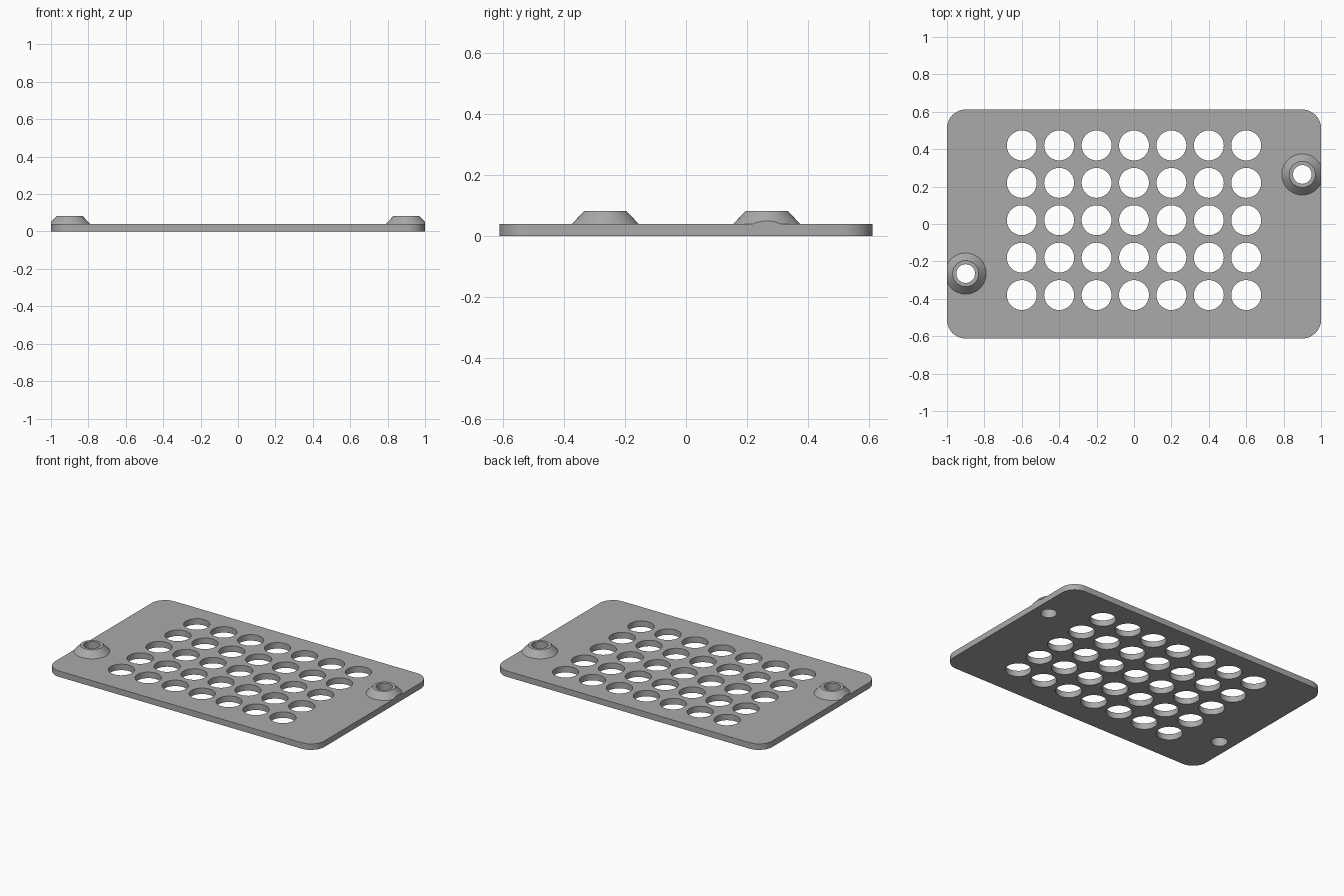
import bpy, bmesh
from math import cos, sin, pi, radians
from mathutils import Matrix, Vector

cube = bpy.data.objects.get("Cube")
if cube:
    bpy.data.objects.remove(cube, do_unlink=True)

HALF_X, HALF_Y, CORNER = 1.0, 0.612, 0.1
THICK, BOSS_TOP = 0.04, 0.082
HOLE_R, SCREW_R = 0.08, 0.05
BOSS_BASE_R, BOSS_TOP_R = 0.11, 0.07
SCREWS = [(0.9, 0.265), (-0.9, -0.265)]

grey = bpy.data.materials.new("plain grey")
grey.use_nodes = True
colour = (0.4, 0.4, 0.4, 1)
grey.diffuse_color = colour
grey.node_tree.nodes["Principled BSDF"].inputs["Base Color"].default_value = colour


def arc(cx, cy, r, start, sweep, steps):
    return [(cx + r * cos(start + sweep * i / steps),
             cy + r * sin(start + sweep * i / steps)) for i in range(steps + 1)]


def finish(obj):
    obj.data.materials.clear()
    obj.data.materials.append(grey)
    bpy.ops.object.select_all(action="DESELECT")
    obj.select_set(True)
    bpy.context.view_layer.objects.active = obj
    bpy.ops.object.shade_smooth_by_angle(angle=radians(30))


# Perforated plate: a rounded outline and its holes, filled and extruded
outline = []
for i, (sx, sy) in enumerate([(1, 1), (-1, 1), (-1, -1), (1, -1)]):
    outline += arc(sx * (HALF_X - CORNER), sy * (HALF_Y - CORNER),
                   CORNER, i * pi / 2, pi / 2, 12)
loops = [outline]
for col in range(-3, 4):
    for row in range(-2, 3):
        loops.append(arc(col * 0.2, row * 0.2 + 0.02, HOLE_R, 0, 2 * pi, 48)[:-1])
for x, y in SCREWS:
    loops.append(arc(x, y, SCREW_R, 0, 2 * pi, 48)[:-1])

curve = bpy.data.curves.new("plate_outline", "CURVE")
curve.dimensions = "2D"
curve.fill_mode = "BOTH"
curve.extrude = THICK / 2
for loop in loops:
    spline = curve.splines.new("POLY")
    spline.points.add(len(loop) - 1)
    for point, (x, y) in zip(spline.points, loop):
        point.co = (x, y, 0, 1)
    spline.use_cyclic_u = True
helper = bpy.data.objects.new("plate_outline", curve)
bpy.context.collection.objects.link(helper)
mesh = bpy.data.meshes.new_from_object(
    helper.evaluated_get(bpy.context.evaluated_depsgraph_get()))
bpy.data.objects.remove(helper, do_unlink=True)

bm = bmesh.new()
bm.from_mesh(mesh)
bmesh.ops.remove_doubles(bm, verts=bm.verts, dist=0.0001)
bmesh.ops.translate(bm, verts=bm.verts, vec=(0, 0, THICK / 2))
bmesh.ops.recalc_face_normals(bm, faces=bm.faces)
bm.to_mesh(mesh)
bm.free()
mesh.name = "perforated_plate"
plate = bpy.data.objects.new("perforated_plate", mesh)
bpy.context.collection.objects.link(plate)
finish(plate)

# Conical screw bosses: a spun profile, trimmed flush with the plate's end
profile = [(SCREW_R, THICK), (BOSS_BASE_R, THICK),
           (BOSS_TOP_R, BOSS_TOP), (SCREW_R, BOSS_TOP)]
for name, (x, y) in zip(("left_screw_boss", "right_screw_boss"), SCREWS):
    bm = bmesh.new()
    verts = [bm.verts.new((r, 0, z)) for r, z in profile]
    edges = [bm.edges.new((verts[i], verts[(i + 1) % 4])) for i in range(4)]
    bmesh.ops.spin(bm, geom=verts + edges, cent=(0, 0, 0), axis=(0, 0, 1),
                   angle=2 * pi, steps=48)
    bmesh.ops.remove_doubles(bm, verts=bm.verts, dist=0.0001)
    bmesh.ops.translate(bm, verts=bm.verts, vec=(x, y, 0))
    side = 1 if x > 0 else -1
    bmesh.ops.bisect_plane(bm, geom=bm.verts[:] + bm.edges[:] + bm.faces[:],
                           plane_co=(side * HALF_X, 0, 0),
                           plane_no=(side, 0, 0), clear_outer=True)
    bmesh.ops.holes_fill(bm, edges=[e for e in bm.edges if e.is_boundary], sides=0)
    bmesh.ops.recalc_face_normals(bm, faces=bm.faces)
    boss_mesh = bpy.data.meshes.new(name)
    bm.to_mesh(boss_mesh)
    bm.free()
    boss = bpy.data.objects.new(name, boss_mesh)
    bpy.context.collection.objects.link(boss)
    finish(boss)
